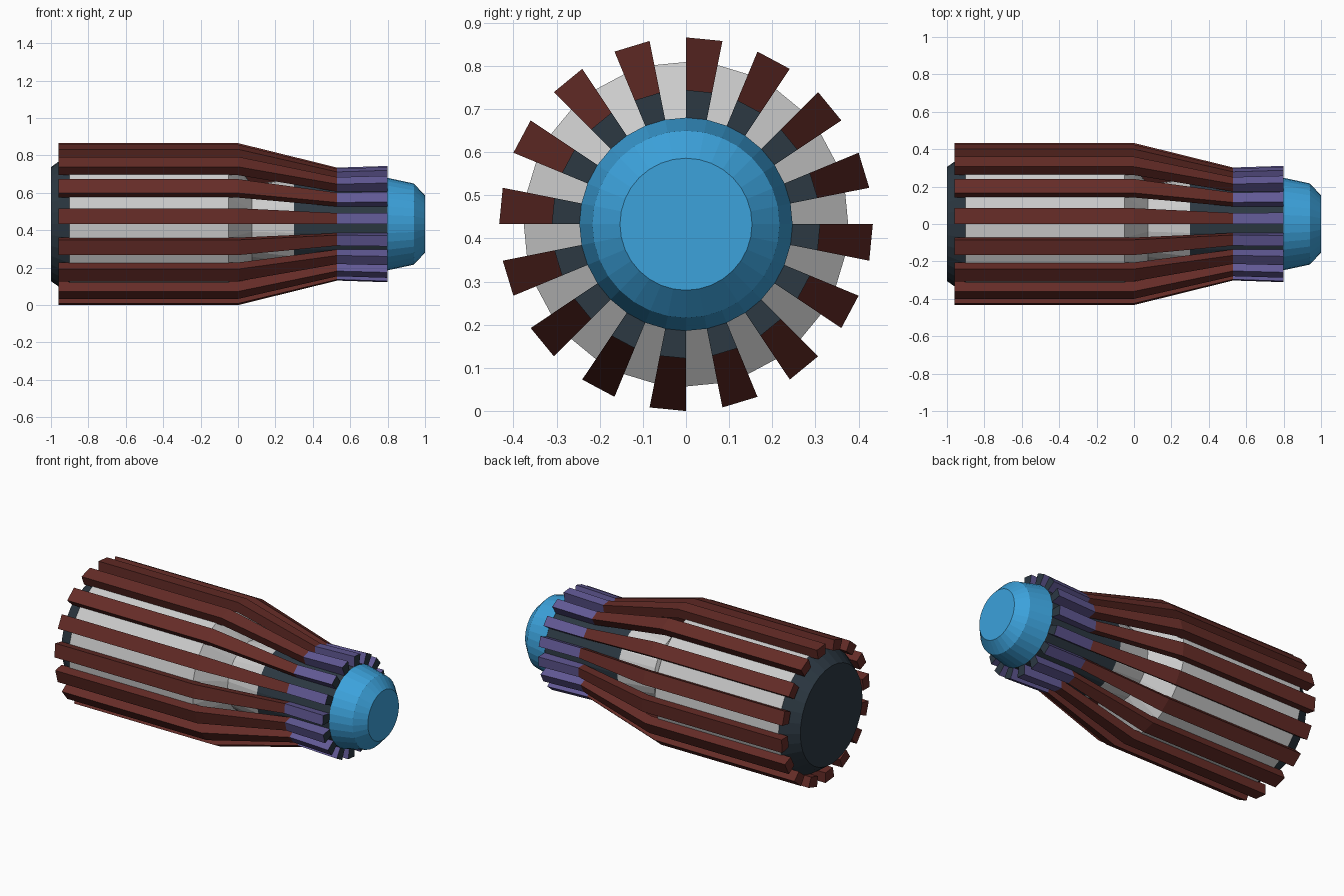
import bpy, bmesh
from math import sin, cos, pi

if "Cube" in bpy.data.objects:
    bpy.data.objects.remove(bpy.data.objects["Cube"])

CZ = 0.433      # height of the long axis
SIDES = 32


def material(name, rgb):
    m = bpy.data.materials.new(name)
    m.diffuse_color = (*rgb, 1)
    m.use_nodes = True
    m.node_tree.nodes["Principled BSDF"].inputs["Base Color"].default_value = m.diffuse_color
    return m


SLATE = material("slate", (0.025, 0.04, 0.055))
RED = material("dark_red", (0.13, 0.025, 0.02))
PURPLE = material("purple", (0.12, 0.10, 0.30))
BLUE = material("blue", (0.045, 0.36, 0.71))


def ring_point(x, r, step):
    a = 2 * pi * step / SIDES
    return (x, r * sin(a), CZ + r * cos(a))


def finish(name, bm, mats):
    bmesh.ops.recalc_face_normals(bm, faces=bm.faces)
    me = bpy.data.meshes.new(name)
    bm.to_mesh(me)
    bm.free()
    for m in mats:
        me.materials.append(m)
    ob = bpy.data.objects.new(name, me)
    bpy.context.collection.objects.link(ob)
    return ob


def turned(name, profile, mat=None):
    """Closed faceted solid turned about the x axis from (x, radius) points."""
    bm = bmesh.new()
    rings = [[bm.verts.new(ring_point(x, r, i)) for i in range(SIDES)]
             for x, r in profile]
    for a, b in zip(rings, rings[1:]):
        for i in range(SIDES):
            j = (i + 1) % SIDES
            bm.faces.new((a[i], a[j], b[j], b[i]))
    bm.faces.new(rings[0])
    bm.faces.new(rings[-1])
    return finish(name, bm, [mat] if mat else [])


def fins(name, sections, mats):
    """16 wedge bars; sections are (x, inner radius, outer radius)."""
    bm = bmesh.new()
    for s in range(0, SIDES, 2):
        loops = [[bm.verts.new(ring_point(x, r, t)) for r, t in
                  ((ri, s), (ro, s), (ro, s + 1), (ri, s + 1))]
                 for x, ri, ro in sections]
        for a, b in zip(loops, loops[1:]):
            for i in range(4):
                j = (i + 1) % 4
                bm.faces.new((a[i], a[j], b[j], b[i]))
        bm.faces.new(loops[0])
        bm.faces.new(loops[-1]).material_index = len(mats) - 1
    return finish(name, bm, mats)


# Central body, from rear cap to nose
turned("rear_cap", [(-1.0, 0.305), (-0.9, 0.376)], SLATE)
turned("main_body", [(-0.9, 0.376), (-0.05, 0.376), (0.075, 0.21), (0.3, 0.245)])
turned("neck", [(0.3, 0.245), (0.8, 0.245)], SLATE)
turned("nose", [(0.8, 0.247), (0.94, 0.217), (1.0, 0.153)], BLUE)

# Long bars around the body and the short collar bars with dark end faces
fins("body_bars", [(-0.96, 0.37, 0.433), (0.0, 0.37, 0.433), (0.53, 0.245, 0.302)], [RED])
fins("collar_bars", [(0.53, 0.243, 0.302), (0.8, 0.243, 0.311)], [PURPLE, SLATE])
